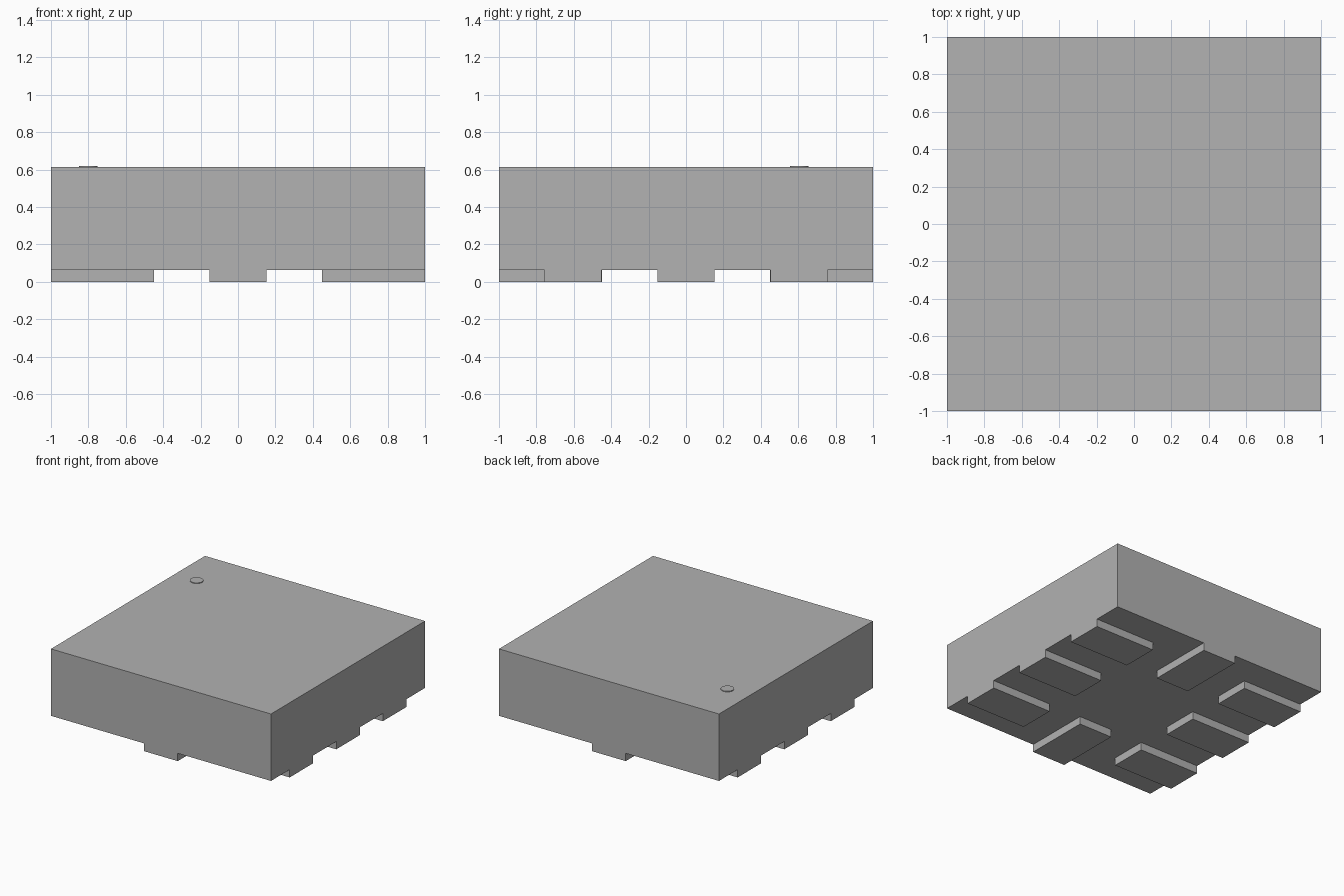
import bpy
import math

cube = bpy.data.objects.get("Cube")
if cube:
    bpy.data.objects.remove(cube, do_unlink=True)

PAD_H = 0.064    # pad thickness
TOP = 0.614      # top of the body
PAD_W = 0.305    # pad width along the edge
PAD_L = 0.55     # pad length inward from the edge

grey = bpy.data.materials.new("plain_grey")
grey.use_nodes = True
colour = (0.445, 0.445, 0.445, 1)
grey.diffuse_color = colour
grey.node_tree.nodes["Principled BSDF"].inputs["Base Color"].default_value = colour


def box(name, x, y, z0, z1, width, depth):
    bpy.ops.mesh.primitive_cube_add(size=1, location=(x, y, (z0 + z1) / 2))
    obj = bpy.context.object
    obj.name = name
    obj.scale = (width, depth, z1 - z0)
    bpy.ops.object.transform_apply(location=False, rotation=False, scale=True)
    obj.data.materials.append(grey)
    return obj


# Package body
box("body", 0, 0, PAD_H, TOP, 2, 2)

# Contact pads: three on each side edge, one at the middle of front and back
inset = 1 - PAD_L / 2
for side, sign in (("left", 1), ("right", -1)):
    for place, y in (("front", -0.605), ("middle", 0), ("back", 0.605)):
        box(f"{side}_{place}_pad", sign * inset, y, 0, PAD_H, PAD_L, PAD_W)
for side, sign in (("front", -1), ("back", 1)):
    box(f"{side}_pad", 0, sign * inset, 0, PAD_H, PAD_W, PAD_L)

# Thin round orientation mark on the top
bpy.ops.mesh.primitive_cylinder_add(vertices=48, radius=0.05, depth=0.008,
                                    location=(-0.8, 0.605, TOP + 0.002))
mark = bpy.context.object
mark.name = "orientation_mark"
mark.data.materials.append(grey)
bpy.ops.object.shade_smooth_by_angle(angle=math.radians(30))
